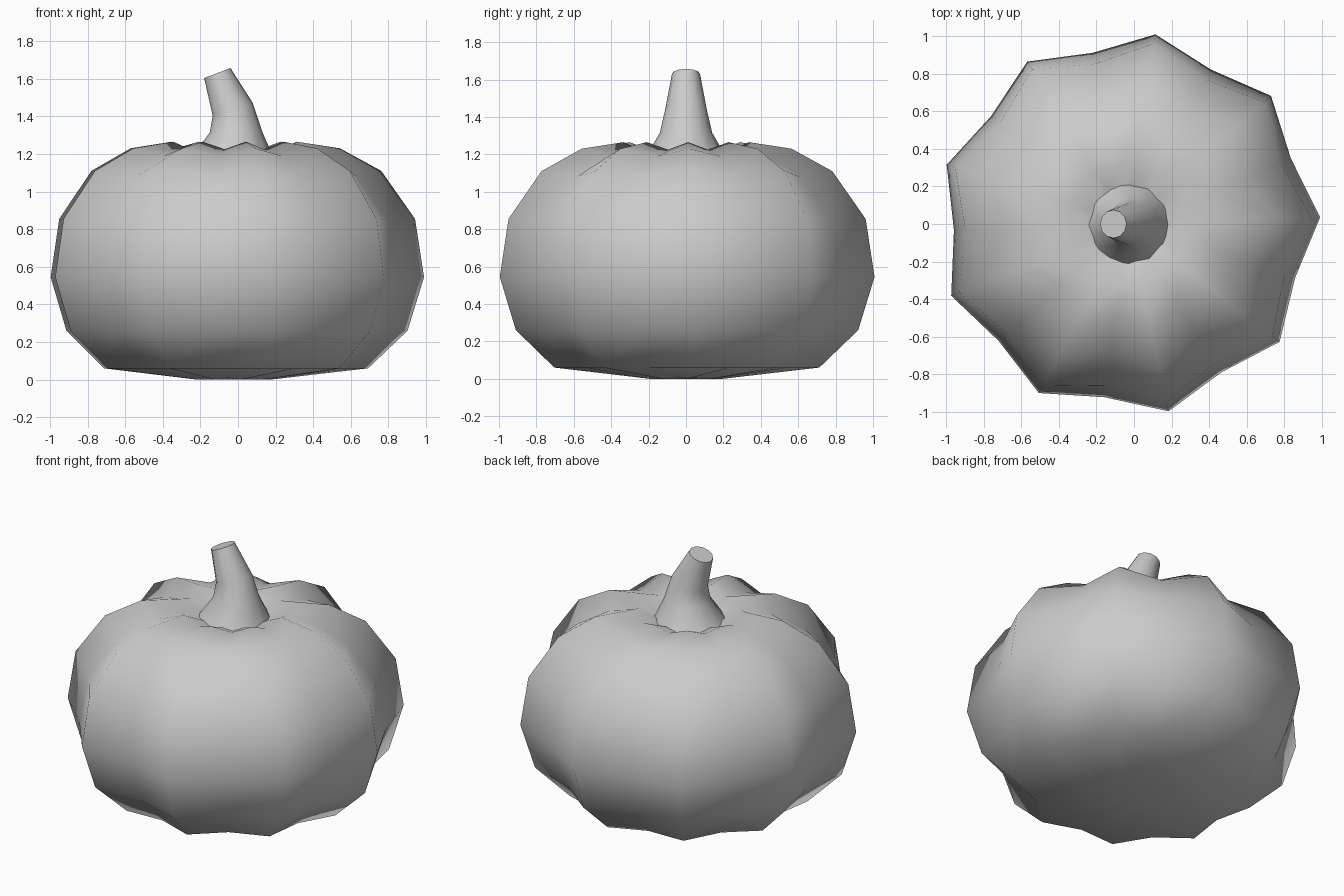
import bpy, bmesh, math
from mathutils import Matrix, Vector

cube = bpy.data.objects.get("Cube")
if cube:
    bpy.data.objects.remove(cube)

grey = bpy.data.materials.new("plain_grey")
grey.use_nodes = True
grey.diffuse_color = (0.6, 0.6, 0.6, 1)
grey.node_tree.nodes["Principled BSDF"].inputs["Base Color"].default_value = (0.6, 0.6, 0.6, 1)

CENTRE = -0.028
LOBES = 9


def skin(name, rings, caps):
    """Bridge equal-sided rings of points, then close both ends."""
    bm = bmesh.new()
    loops = [[bm.verts.new(p) for p in ring] for ring in rings]
    n = len(loops[0])
    for low, high in zip(loops, loops[1:]):
        for i in range(n):
            j = (i + 1) % n
            bm.faces.new((low[i], low[j], high[j], high[i]))
    for loop, centre in zip((loops[0], loops[-1]), caps):
        if centre is None:
            bm.faces.new(loop)
        else:
            tip = bm.verts.new(centre)
            for i in range(n):
                bm.faces.new((loop[i], loop[(i + 1) % n], tip))
    bmesh.ops.recalc_face_normals(bm, faces=bm.faces)
    mesh = bpy.data.meshes.new(name)
    bm.to_mesh(mesh)
    bm.free()
    mesh.materials.append(grey)
    obj = bpy.data.objects.new(name, mesh)
    bpy.context.collection.objects.link(obj)
    bpy.ops.object.select_all(action="DESELECT")
    obj.select_set(True)
    bpy.context.view_layer.objects.active = obj
    return obj


# Lobed body: ridge radius, ridge height, valley radius, valley height
profile = [
    (0.20, 0.00, 0.18, 0.01),
    (0.72, 0.06, 0.63, 0.06),
    (0.93, 0.26, 0.82, 0.26),
    (1.018, 0.545, 0.93, 0.545),
    (0.97, 0.855, 0.87, 0.845),
    (0.79, 1.11, 0.69, 1.08),
    (0.57, 1.23, 0.49, 1.19),
    (0.34, 1.265, 0.31, 1.225),
    (0.20, 1.20, 0.19, 1.18),
]
rings = []
for ridge_r, ridge_z, valley_r, valley_z in profile:
    ring = []
    for i in range(2 * LOBES):
        a = math.radians(2) + math.pi * i / LOBES
        r, z = (valley_r, valley_z) if i % 2 else (ridge_r, ridge_z)
        ring.append((CENTRE + r * math.cos(a), r * math.sin(a), z))
    rings.append(ring)
skin("pumpkin_body", rings, [(CENTRE, 0, 0), (CENTRE, 0, 1.17)])
bpy.ops.object.shade_smooth()

# Bent stem: centre x, height, radius, tilt in degrees
path = [
    (-0.03, 1.17, 0.225, 0),
    (-0.01, 1.315, 0.14, 0),
    (-0.028, 1.437, 0.112, 18),
    (-0.11, 1.63, 0.075, 21),
]
rings = []
for x, z, r, tilt in path:
    turn = Matrix.Rotation(-math.radians(tilt), 3, "Y")
    rings.append([
        Vector((x, 0, z)) + turn @ Vector((r * math.cos(a), r * math.sin(a), 0))
        for a in (math.tau * i / 12 for i in range(12))
    ])
skin("stem", rings, [None, None])
bpy.ops.object.shade_smooth_by_angle(angle=math.radians(50))
